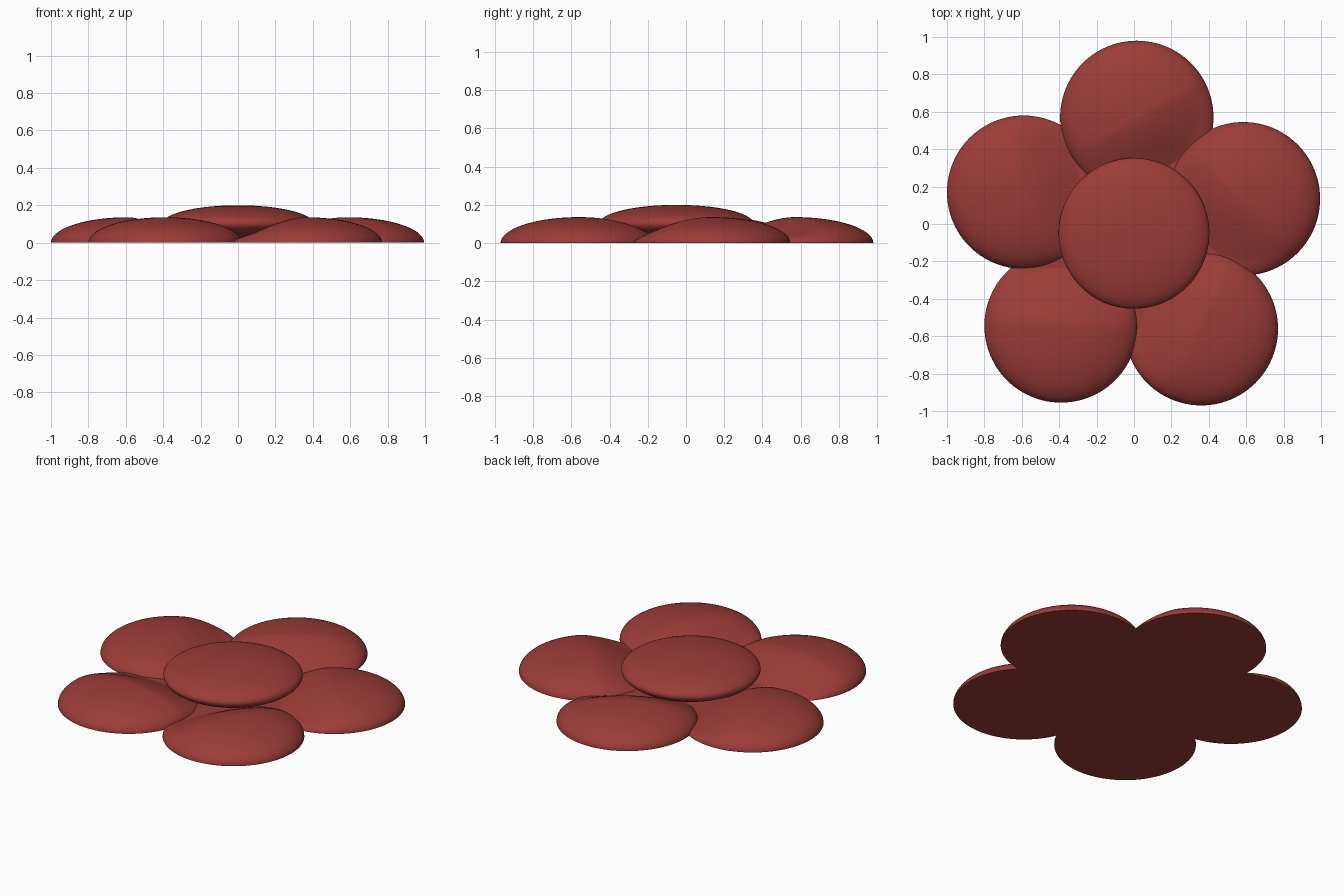
import bpy, bmesh, math
from mathutils import Vector

if "Cube" in bpy.data.objects:
    bpy.data.objects.remove(bpy.data.objects["Cube"])

red = bpy.data.materials.new("dark_red")
red.diffuse_color = (0.33, 0.045, 0.04, 1)
red.use_nodes = True
red.node_tree.nodes["Principled BSDF"].inputs["Base Color"].default_value = red.diffuse_color


def finish(bm, name, smooth=True):
    bmesh.ops.recalc_face_normals(bm, faces=bm.faces)
    me = bpy.data.meshes.new(name)
    bm.to_mesh(me)
    bm.free()
    ob = bpy.data.objects.new(name, me)
    bpy.context.collection.objects.link(ob)
    me.materials.append(red)
    if smooth:
        bpy.ops.object.select_all(action='DESELECT')
        ob.select_set(True)
        bpy.context.view_layer.objects.active = ob
        bpy.ops.object.shade_smooth_by_angle(angle=math.radians(50))
    return ob


# Petal: a flat-bottomed dome that sinks toward the middle, more on its clockwise side
def petal(name, cx, cy, rings=28, segs=96, radius=0.41, height=0.136):
    axis = math.atan2(cy, cx)
    sink = axis + math.radians(212)
    bm = bmesh.new()
    top = bm.verts.new((cx, cy, height))
    prev = None
    for i in range(1, rings + 1):
        t = math.sin(i / rings * math.pi / 2)
        ring = []
        for j in range(segs):
            a = j / segs * math.tau
            w = max(0, math.cos(a - sink)) ** 1.3
            r = radius * t
            z = height * math.sqrt(max(0, 1 - t * t)) * (1 - 0.85 * w * min(1, t * 1.25) ** 1.5)
            ring.append(bm.verts.new((cx + r * math.cos(a), cy + r * math.sin(a), z)))
        for j in range(segs):
            k = (j + 1) % segs
            if prev:
                bm.faces.new((prev[j], ring[j], ring[k], prev[k]))
            else:
                bm.faces.new((top, ring[j], ring[k]))
        prev = ring
    bm.faces.new(prev)
    return finish(bm, name)


centres = [(0.015, 0.57), (0.585, 0.135), (0.36, -0.56), (-0.39, -0.545), (-0.59, 0.17)]
for n, (x, y) in enumerate(centres):
    petal(f"petal_{n + 1}", x, y)

# Pentagonal base joining the notches between petals
bm = bmesh.new()
corners = []
for n in range(5):
    a, b = Vector(centres[n]), Vector(centres[(n + 1) % 5])
    mid = (a + b) / 2
    reach = math.sqrt(max(0, 0.41 ** 2 - ((a - b).length / 2) ** 2))
    corners.append(mid + mid.normalized() * reach * 0.9)
low = [bm.verts.new((p.x, p.y, 0)) for p in corners]
high = [bm.verts.new((p.x * 0.93, p.y * 0.93, 0.02)) for p in corners]
bm.faces.new(low)
bm.faces.new(high)
for n in range(5):
    k = (n + 1) % 5
    bm.faces.new((low[n], low[k], high[k], high[n]))
finish(bm, "base", smooth=False)

# Flower centre: a flattened ball
bm = bmesh.new()
bmesh.ops.create_uvsphere(bm, u_segments=96, v_segments=40, radius=1)
for v in bm.verts:
    v.co = Vector((v.co.x * 0.403, v.co.y * 0.403 - 0.05, v.co.z * 0.098 + 0.102))
finish(bm, "flower_centre")
